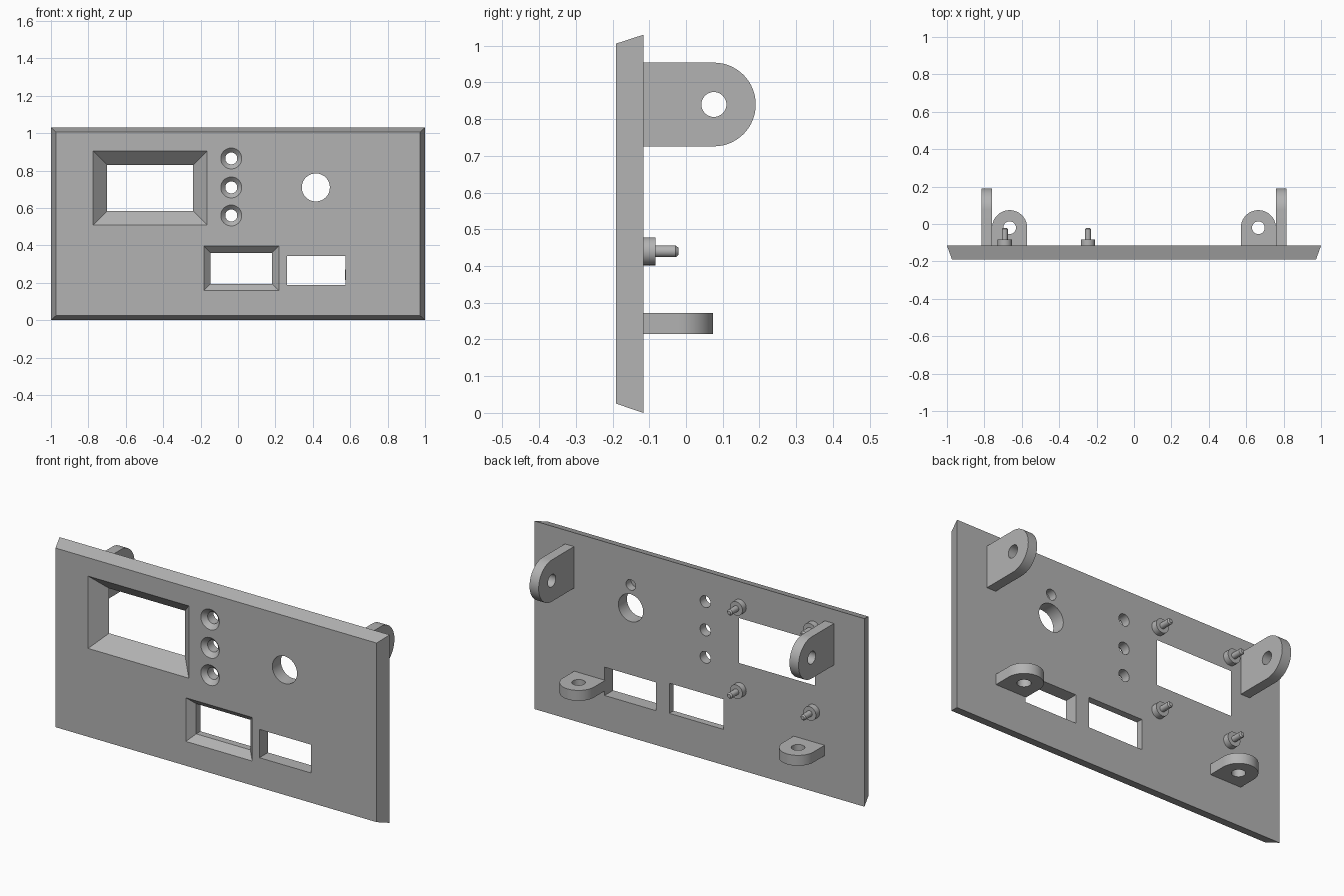
import bpy, bmesh
from math import sin, cos, pi

cube = bpy.data.objects.get("Cube")
if cube:
    bpy.data.objects.remove(cube, do_unlink=True)

FRONT, BACK = -0.19, -0.116
MID = (FRONT + BACK) / 2
EPS = 0.01

grey = bpy.data.materials.new("matte grey")
grey.use_nodes = True
grey.diffuse_color = (0.45, 0.45, 0.45, 1)
grey.node_tree.nodes["Principled BSDF"].inputs["Base Color"].default_value = (0.45, 0.45, 0.45, 1)


def loft(name, rings):
    """Closed solid skinned through rings that share a point count."""
    bm = bmesh.new()
    loops = [[bm.verts.new(p) for p in ring] for ring in rings]
    n = len(loops[0])
    for a, b in zip(loops, loops[1:]):
        for i in range(n):
            j = (i + 1) % n
            bm.faces.new((a[i], a[j], b[j], b[i]))
    bm.faces.new(loops[0])
    bm.faces.new(loops[-1])
    bmesh.ops.recalc_face_normals(bm, faces=bm.faces)
    mesh = bpy.data.meshes.new(name)
    bm.to_mesh(mesh)
    bm.free()
    mesh.materials.append(grey)
    obj = bpy.data.objects.new(name, mesh)
    bpy.context.collection.objects.link(obj)
    return obj


def rect(y, x0, x1, z0, z1, grow=0):
    return [(x0 - grow, y, z0 - grow), (x1 + grow, y, z0 - grow),
            (x1 + grow, y, z1 + grow), (x0 - grow, y, z1 + grow)]


def arc(cu, cv, r, start=0, sweep=2 * pi, n=48):
    return [(cu + r * cos(start + sweep * i / n), cv + r * sin(start + sweep * i / n))
            for i in range(n)]


def turned(name, x, z, steps):
    """Round solid along y from (y, radius) steps."""
    return loft(name, [[(u, y, v) for u, v in arc(x, z, r)] for y, r in steps])


def activate(obj):
    bpy.ops.object.select_all(action='DESELECT')
    obj.select_set(True)
    bpy.context.view_layer.objects.active = obj


def cut(obj, cutters):
    activate(obj)
    for c in cutters:
        c.hide_render = True
        mod = obj.modifiers.new("cut", 'BOOLEAN')
        mod.operation, mod.solver, mod.object = 'DIFFERENCE', 'EXACT', c
        bpy.ops.object.modifier_apply(modifier=mod.name)
        bpy.data.objects.remove(c, do_unlink=True)


def smooth(obj):
    activate(obj)
    bpy.ops.object.shade_smooth_by_angle(angle=pi / 6)


# Panel with sloping rim
panel = loft("panel", [rect(FRONT, -0.973, 0.973, 0.025, 1.006),
                       rect(BACK, -1, 1, 0, 1.03)])
cutters = []

# Display window, bevelled through the full depth
cutters.append(loft("display_cutter", [
    rect(FRONT - EPS, -0.70, -0.24, 0.584, 0.83, 0.075 + EPS),
    rect(BACK + EPS, -0.70, -0.24, 0.584, 0.83, -EPS)]))

# Lower window, bevelled through the front half only
lower = (-0.146, 0.182, 0.195, 0.36)
cutters.append(loft("lower_window_cutter", [
    rect(FRONT - EPS, *lower, 0.037 + EPS), rect(MID, *lower), rect(BACK + EPS, *lower)]))

# Plain slot
slot = (0.263, 0.574, 0.188, 0.343)
cutters.append(loft("slot_cutter", [rect(FRONT - EPS, *slot), rect(BACK + EPS, *slot)]))

# Countersunk button holes
for z in (0.56, 0.71, 0.865):
    cutters.append(turned("button_cutter", -0.036, z, [
        (FRONT - EPS, 0.056 + EPS), (FRONT + 0.024, 0.032), (BACK + EPS, 0.032)]))

# Knob hole and the blind locating hole above it
cutters.append(turned("knob_cutter", 0.416, 0.71, [(FRONT - EPS, 0.075), (BACK + EPS, 0.075)]))
cutters.append(turned("locating_cutter", 0.416, 0.836, [(BACK - 0.045, 0.029), (BACK + EPS, 0.029)]))

cut(panel, cutters)
smooth(panel)

# Display mounting studs
for x, side in ((-0.691, "right"), (-0.246, "left")):
    for z, level in ((0.44, "lower"), (0.896, "upper")):
        smooth(turned(f"{level}_{side}_stud", x, z, [
            (BACK, 0.038), (-0.083, 0.038), (-0.083, 0.016), (-0.028, 0.016), (-0.021, 0.010)]))


def bracket(name, centre, cy, radius, w0, w1, place):
    """Round-ended lug with a hole; place maps (u, y, w) to a point."""
    outline = arc(centre, cy, radius, 0, pi, 32) + [(centre - radius, cy),
              (centre - radius, BACK), (centre + radius, BACK)]
    lug = loft(name, [[place(u, y, w) for u, y in outline] for w in (w0, w1)])
    hole = loft("lug_cutter", [[place(u, y, w) for u, y in arc(centre, cy, 0.034)]
                               for w in (w0 - EPS, w1 + EPS)])
    cut(lug, [hole])
    smooth(lug)


# Upright and flat mounting brackets, mirrored left to right
for s, side in ((-1, "right"), (1, "left")):
    bracket(f"upper_{side}_bracket", 0.84, 0.076, 0.114, 0.76, 0.815,
            lambda u, y, w: (s * w, y, u))
    bracket(f"lower_{side}_bracket", 0.665, -0.02, 0.094, 0.215, 0.272,
            lambda u, y, w: (s * u, y, w))
